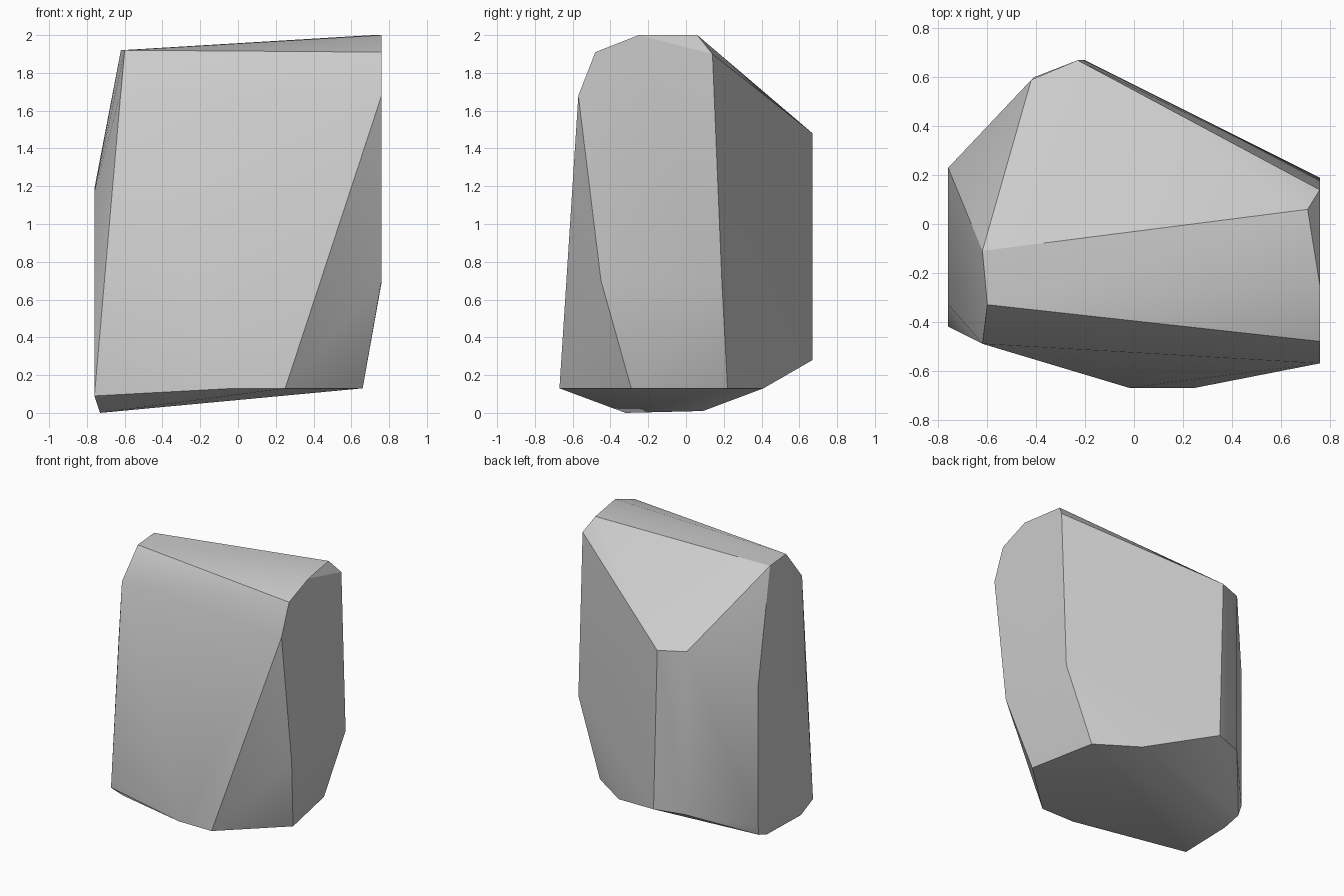
import bpy
import bmesh
import math

cube = bpy.data.objects.get("Cube")
if cube:
    bpy.data.objects.remove(cube, do_unlink=True)

# Corners of the boulder, grouped by level
crown = [(0.71, 0.06, 2.0), (0.76, -0.25, 2.0), (0.76, 0.14, 1.9),
         (-0.62, -0.11, 1.92), (-0.60, -0.33, 1.92), (0.76, -0.48, 1.91)]
shoulder = [(0.76, -0.57, 1.68), (-0.62, -0.49, 1.70),
            (-0.23, 0.67, 1.48), (-0.42, 0.59, 1.49),
            (-0.76, 0.23, 1.19), (-0.76, -0.33, 1.17)]
waist = [(0.76, -0.45, 0.70), (0.76, 0.19, 0.69),
         (-0.20, 0.67, 0.28), (-0.41, 0.60, 0.27)]
foot = [(0.66, -0.29, 0.13), (0.56, 0.22, 0.13), (0.27, 0.41, 0.13),
        (0.25, -0.67, 0.13), (-0.02, -0.67, 0.13),
        (-0.76, 0.23, 0.13), (-0.76, -0.42, 0.09),
        (-0.75, 0.21, 0.06), (-0.73, 0.09, 0.01), (-0.73, -0.32, 0.0)]

# Chiselled solid: convex hull of the corners, near-flat facets merged
bm = bmesh.new()
for co in crown + shoulder + waist + foot:
    bm.verts.new(co)
bmesh.ops.convex_hull(bm, input=bm.verts[:])
loose = [v for v in bm.verts if not v.link_faces]
bmesh.ops.delete(bm, geom=loose, context='VERTS')
bmesh.ops.dissolve_limit(bm, angle_limit=math.radians(1.5),
                         verts=bm.verts[:], edges=bm.edges[:])
bmesh.ops.recalc_face_normals(bm, faces=bm.faces[:])
mesh = bpy.data.meshes.new("boulder")
bm.to_mesh(mesh)
bm.free()
boulder = bpy.data.objects.new("boulder", mesh)
bpy.context.collection.objects.link(boulder)

# Stone colour
stone = bpy.data.materials.new("stone grey")
stone.use_nodes = True
colour = (0.6, 0.6, 0.6, 1.0)
stone.diffuse_color = colour
stone.node_tree.nodes["Principled BSDF"].inputs["Base Color"].default_value = colour
mesh.materials.append(stone)

# Soft shading across shallow creases, crisp on the strong ones
bpy.ops.object.select_all(action='DESELECT')
boulder.select_set(True)
bpy.context.view_layer.objects.active = boulder
bpy.ops.object.shade_smooth_by_angle(angle=math.radians(30))
